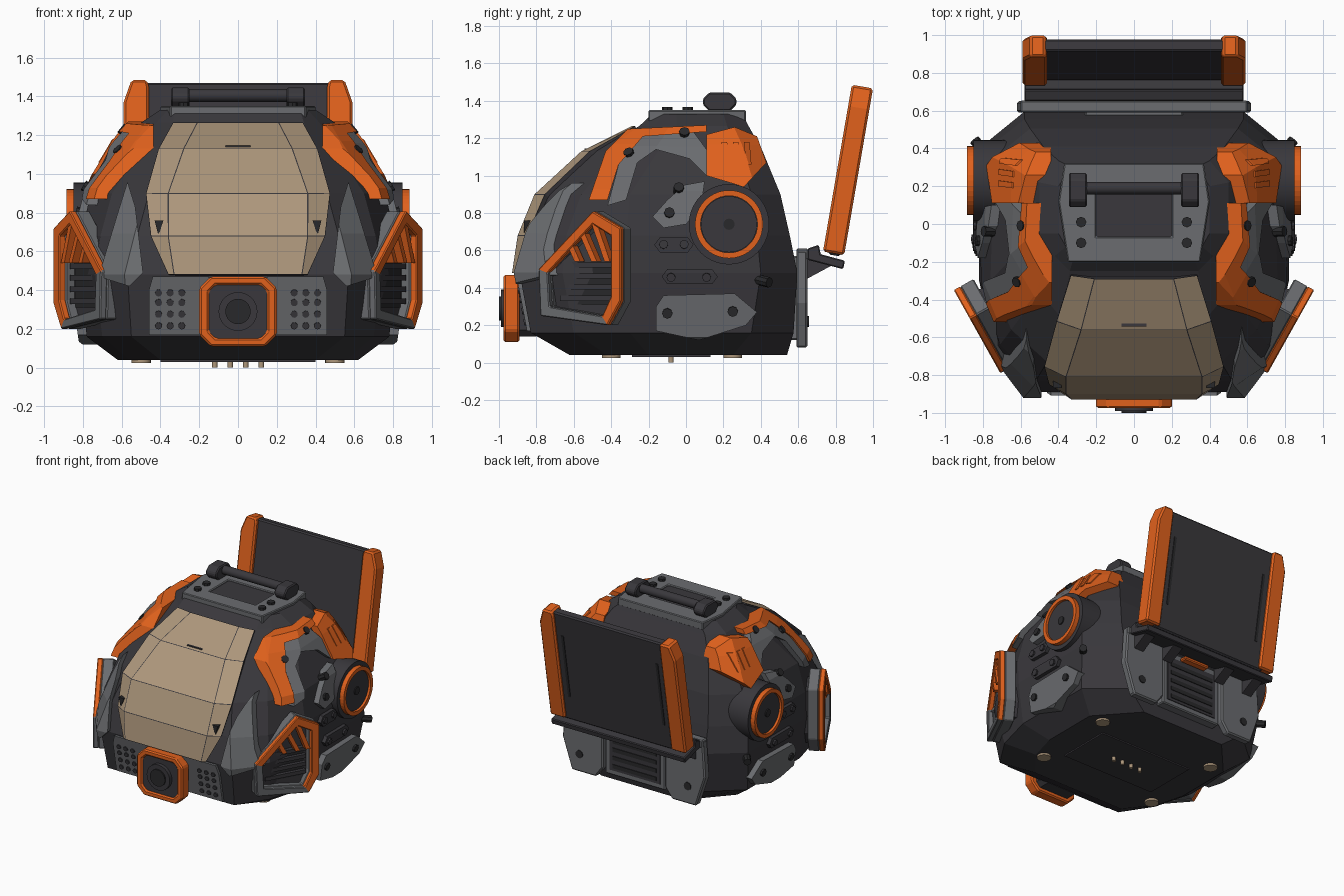
import bpy, bmesh
from math import sin, cos, tau
from mathutils import Vector, Matrix
from mathutils.bvhtree import BVHTree

if "Cube" in bpy.data.objects:
    bpy.data.objects.remove(bpy.data.objects["Cube"])


def material(name, *rgb):
    m = bpy.data.materials.new(name)
    m.use_nodes = True
    m.diffuse_color = (*rgb, 1)
    m.node_tree.nodes["Principled BSDF"].inputs["Base Color"].default_value = (*rgb, 1)
    return m


HULL = material("charcoal", .041, .039, .045)
GREY = material("mid grey", .145, .15, .16)
ORANGE = material("orange", .75, .12, .012)
BEIGE = material("beige", .42, .31, .2)
BLACK = material("near black", .022, .022, .024)


# Placement functions: two outline coordinates plus a depth become a point
def SIDE(u, v, d): return Vector((d, u, v))
def FRONT(u, v, d): return Vector((u, d, v))
def TOP(u, v, d): return Vector((u, v, d))
def WING(u, v, d):
    return Vector((.73 + .56 * (u + .75), u, v)) + Vector((.872, -.489, 0)) * d


def finish(name, bm, *mats, bevel=0, mirror=False, recalc=True):
    if recalc:
        bmesh.ops.recalc_face_normals(bm, faces=bm.faces)
    mesh = bpy.data.meshes.new(name)
    bm.to_mesh(mesh)
    bm.free()
    ob = bpy.data.objects.new(name, mesh)
    bpy.context.scene.collection.objects.link(ob)
    for m in mats:
        mesh.materials.append(m)
    if bevel:
        ob.modifiers.new("bevel", "BEVEL").width = bevel
    if mirror:
        ob.modifiers.new("mirror", "MIRROR")
    return ob


def prism(name, pts, place, lo, hi, mat, bevel=0, mirror=False):
    bm = bmesh.new()
    a, b = ([bm.verts.new(place(u, v, d)) for u, v in pts] for d in (lo, hi))
    bm.faces.new(a)
    bm.faces.new(b)
    for i in range(len(a)):
        bm.faces.new((a[i - 1], a[i], b[i], b[i - 1]))
    return finish(name, bm, mat, bevel=bevel, mirror=mirror)


def box(name, x, y, z, mat, bevel=.008, mirror=False):
    pts = [(x[0], y[0]), (x[1], y[0]), (x[1], y[1]), (x[0], y[1])]
    return prism(name, pts, TOP, z[0], z[1], mat, bevel, mirror)


def frame(name, outer, inner, place, lo, hi, mats, rule=lambda i: 0, bevel=.006, mirror=False):
    """Closed loop of material between two matching outlines."""
    bm = bmesh.new()
    loops = [[bm.verts.new(place(u, v, d)) for u, v in pts]
             for pts, d in ((outer, lo), (outer, hi), (inner, hi), (inner, lo))]
    for i in range(len(outer)):
        for k in range(4):
            p, q = loops[k - 1], loops[k]
            f = bm.faces.new((p[i - 1], p[i], q[i], q[i - 1]))
            f.material_index = rule(i)
    return finish(name, bm, *mats, bevel=bevel, mirror=mirror)


def rods(name, ends, r, mat, seg=24, mirror=False):
    bm = bmesh.new()
    for p, q in ends:
        p, q = Vector(p), Vector(q)
        turn = (q - p).to_track_quat("Z", "Y").to_matrix().to_4x4()
        bmesh.ops.create_cone(bm, cap_ends=True, segments=seg, radius1=r, radius2=r,
                              depth=(q - p).length, matrix=Matrix.Translation((p + q) / 2) @ turn)
    for f in bm.faces:
        f.smooth = seg > 8 and len(f.verts) == 4
    for e in bm.edges:
        e.smooth = all(f.smooth for f in e.link_faces)
    return finish(name, bm, mat, mirror=mirror)


# Faceted hull: half outlines (x, y) stacked by height
RINGS = {
    .04: ((.4, -.62), (.56, -.42), (.62, -.2), (.62, .25), (.36, .54)),
    .16: ((.55, -.83), (.7, -.6), (.78, -.3), (.78, .35), (.52, .575)),
    .48: ((.57, -.89), (.74, -.66), (.82, -.3), (.82, .4), (.58, .595)),
    .68: ((.52, -.83), (.71, -.64), (.81, -.32), (.8, .38), (.58, .555)),
    .9: ((.46, -.73), (.65, -.56), (.76, -.3), (.74, .35), (.55, .505)),
    1.13: ((.39, -.49), (.5, -.36), (.62, -.15), (.6, .28), (.48, .41)),
    1.265: ((.34, -.25), (.42, -.17), (.5, -.05), (.5, .22), (.4, .335)),
    1.33: ((.32, -.18), (.36, -.12), (.4, -.05), (.4, .2), (.33, .3)),
}


def hull_mesh(grow=0):
    bm = bmesh.new()
    rows = []
    for z, half in RINGS.items():
        loop = list(half) + [(-x, y) for x, y in reversed(half)]
        rows.append([bm.verts.new((x, y, z)) for x, y in loop])
    for a, b in zip(rows, rows[1:]):
        for i in range(len(a)):
            bm.faces.new((a[i - 1], a[i], b[i], b[i - 1]))
    bm.faces.new(rows[0])
    bm.faces.new(rows[-1])
    bmesh.ops.recalc_face_normals(bm, faces=bm.faces)
    bm.normal_update()
    moves = [(v, v.normal * grow) for v in bm.verts]
    for v, m in moves:
        v.co += m
    return bm


finish("hull", hull_mesh(), HULL)
probe = hull_mesh()
tree = BVHTree.FromBMesh(probe)
shells = {}


def armour(name, pts, grow, mat, place=SIDE, lo=.28, hi=1.3):
    """Mirrored plate that follows the hull, cut from a swollen copy of it."""
    if grow not in shells:
        shells[grow] = finish("shell_helper", hull_mesh(grow))
        shells[grow].hide_render = True
    ob = prism(name, pts, place, lo, hi, mat)
    cut = ob.modifiers.new("fit", "BOOLEAN")
    cut.operation, cut.solver, cut.object = "INTERSECT", "EXACT", shells[grow]
    graph = bpy.context.evaluated_depsgraph_get()
    fitted = bpy.data.meshes.new_from_object(ob.evaluated_get(graph))
    ob.modifiers.clear()
    ob.data = fitted
    ob.modifiers.new("mirror", "MIRROR")


def studs(name, spots, place, start, r, height, mat, seg=8):
    """Mirrored round heads standing on the hull."""
    ends = []
    for u, v in spots:
        origin = place(u, v, start)
        aim = place(0, 0, -start).normalized()
        hit, normal, _, _ = tree.ray_cast(origin, aim)
        if hit:
            ends.append((hit - normal * .02, hit + normal * height))
    rods(name, ends, r, mat, seg, mirror=True)


# Side armour, outlines as (y, z)
armour("front_arch", [(-.52, .87), (-.43, 1.13), (-.31, 1.25), (.11, 1.27), (.11, 1.235),
                      (-.23, 1.21), (-.36, 1.06), (-.42, .87)], .055, ORANGE, lo=.435)
armour("inner_arch", [(-.42, .84), (-.36, 1.06), (-.23, 1.21), (.04, 1.235), (.11, 1.14), (.11, 1.0),
                      (.02, 1.09), (-.16, 1.14), (-.26, 1.07), (-.32, .87)], .042, GREY)
armour("rear_shoulder", [(.11, 1.22), (.26, 1.26), (.38, 1.21), (.43, 1.07), (.31, .94), (.11, 1)],
       .06, ORANGE, lo=.44)
for k in range(3):
    y = .19 + k * .06
    armour("shoulder_rib", [(y, 1.18), (y + .03, 1.18), (y + .04, 1.06), (y + .01, 1.06)], .067, ORANGE)
armour("middle_plate", [(-.18, .78), (-.1, .87), (-.01, .95), (.1, .97), (.08, .83), (0, .74), (-.12, .72)],
       .045, GREY)
armour("lower_plate", [(-.16, .3), (-.12, .36), (.26, .37), (.38, .27), (.32, .2), (.07, .12), (-.16, .17)],
       .05, GREY)
for z, y0, y1 in ((.63, -.17, .04), (.46, -.13, .17)):
    armour("side_strip", [(y0, z), (y0 + .03, z + .04), (y1 - .03, z + .04), (y1, z),
                          (y1 - .03, z - .04), (y0 + .03, z - .04)], .03, HULL)
studs("side_bolts", [(-.01, 1.2), (-.29, 1.09), (-.04, .91), (-.09, .79), (-.1, .27), (.25, .28), (.4, .44)],
      SIDE, 2, .028, .06, BLACK)
studs("strip_screws", [(-.08, .46), (.11, .46), (-.12, .63), (-.01, .63)], SIDE, 2, .024, .042, HULL)

# Round side drums
def circle(r, n=40):
    return [(.23 + r * cos(tau * i / n), .74 + r * sin(tau * i / n)) for i in range(n)]


rods("side_drum", [((.5, .23, .74), (.85, .23, .74))], .215, HULL, 40, True)
frame("drum_ring", circle(.182), circle(.152), SIDE, .83, .885, [ORANGE], bevel=0, mirror=True)
rods("drum_disc", [((.8, .23, .74), (.868, .23, .74))], .15, HULL, 40, True)
rods("drum_hub", [((.8, .23, .74), (.876, .23, .74))], .03, BLACK, 16, True)

# Flared side vents: grey frame faced with orange along the top and rear
outer = [(-.79, .5), (-.5, .81), (-.35, .72), (-.35, .33), (-.42, .2), (-.78, .25)]
inner = [(-.74, .48), (-.5, .74), (-.405, .68), (-.405, .35), (-.45, .25), (-.73, .3)]
frame("vent_body", outer, inner, WING, -.12, -.04, [GREY], mirror=True)
frame("vent_facing", outer, inner, WING, -.04, 0, [GREY, ORANGE],
      lambda i: int(i in (1, 2, 3, 4)), mirror=True)
prism("vent_back", inner, WING, -.17, -.09, HULL, mirror=True)
prism("vent_recess", [(-.68, .31), (-.68, .53), (-.425, .53), (-.425, .31)], WING, -.1, -.083, BLACK, mirror=True)
for z in (.33, .39, .45, .51):
    prism("vent_slat", [(-.7, z), (-.42, z), (-.42, z + .028), (-.7, z + .028)], WING, -.1, -.055, HULL, mirror=True)
for y, z, end in ((-.64, .63, -.6), (-.575, .69, -.51), (-.51, .745, -.44)):
    prism("vent_fin", [(y, z), (y + .03, z), (end + .03, .54), (end, .54)], WING, -.06, -.008, ORANGE, mirror=True)

# Canopy: rows of height, inner and outer half width, inner and outer y
bm = bmesh.new()
rows = []
for z, xi, xe, yi, ye in ((.48, .33, .36, -.93, -.91), (.68, .36, .45, -.9, -.85), (.9, .36, .475, -.81, -.755),
                          (1.13, .28, .41, -.56, -.515), (1.265, .21, .335, -.29, -.272)):
    rows.append([bm.verts.new(p) for p in ((-xe, ye, z), (-xi, yi, z), (xi, yi, z), (xe, ye, z))])
for a, b in zip(rows, rows[1:]):
    for i in range(3):
        bm.faces.new((a[i], a[i + 1], b[i + 1], b[i]))
bm.normal_update()
for f in bmesh.ops.inset_individual(bm, faces=bm.faces[:], thickness=.004)["faces"]:
    f.material_index = 1
canopy = finish("canopy", bm, BEIGE, HULL, recalc=False)
thick = canopy.modifiers.new("thickness", "SOLIDIFY")
thick.thickness, thick.offset = .06, -1
prism("canopy_marker", [(.385, .76), (.43, .76), (.41, .68)], FRONT, -.867, -.8, BLACK, mirror=True)
box("canopy_slit", (-.065, .065), (-.543, -.5), (1.138, 1.146), HULL, 0)

# Front trim, dotted panels and the camera
front = dict(place=FRONT, lo=-1.3, hi=-.2)
armour("canopy_trim", [(.57, .96), (.53, .83), (.49, .49), (.56, .42), (.72, .47), (.62, .8)], .035, GREY, **front)
armour("dotted_panel", [(.15, .17), (.15, .47), (.44, .47), (.46, .4), (.46, .17)], .022, GREY, **front)
studs("panel_dots", [(x, z) for x in (.29, .35, .41) for z in (.22, .28, .34, .39)],
      FRONT, -2, .018, .026, HULL, 12)


def octagon(w, h, c, z=.29):
    q = [(w, h - c), (w - c, h)]
    q += [(-x, y) for x, y in reversed(q)]
    return [(x, z + y) for x, y in q + [(-x, -y) for x, y in q]]


frame("camera_frame", octagon(.2, .18, .06), octagon(.15, .138, .035), FRONT, -.975, -.89, [ORANGE], bevel=.01)
prism("camera_plate", octagon(.16, .15, .035), FRONT, -.962, -.8, HULL)
rods("camera_ring", [((0, -.9, .29), (0, -.99, .29))], .1, HULL, 32)
rods("camera_lens", [((0, -.9, .29), (0, -1, .29))], .065, BLACK, 32)

# Roof plate and carrying handle
frame("roof_plate", [(-.37, .32), (.37, .32), (.4, .12), (.35, -.2), (-.35, -.2), (-.4, .12)],
      [(-.2, .17), (.2, .17), (.2, .05), (.2, -.07), (-.2, -.07), (-.2, .05)], TOP, 1.29, 1.35, [GREY])
box("roof_recess", (-.21, .21), (-.08, .18), (1.3, 1.34), HULL, 0)
rods("roof_bolts", [((.28, y, 1.34), (.28, y, 1.368)) for y in (.01, -.1)], .028, BLACK, 8, True)
prism("handle_clamp", [(y + .18, z) for y, z in octagon(.09, .05, .035, 1.395)], SIDE, .25, .345, HULL, .008, True)
rods("handle_bar", [((-.3, .19, 1.405), (.3, .19, 1.405))], .033, HULL)

# Rear bracket with louvres
prism("rear_bracket", [(.27, .58), (.6, .6), (.62, .32), (.54, .08), (.33, .08), (.27, .16)],
      FRONT, .59, .65, GREY, .01, True)
box("rear_crossbar", (-.6, .6), (.59, .655), (.55, .61), GREY)
box("louvre_panel", (-.26, .26), (.5, .63), (.12, .57), GREY)
box("louvre_field", (-.22, .22), (.6, .636), (.16, .51), HULL, 0)
for k in range(5):
    box("louvre", (-.19, .19), (.6, .642), (.18 + k * .065, .21 + k * .065), BLACK, 0)
rods("bracket_screws", [((.47, .6, .22), (.47, .657, .22))], .03, BLACK, 16, True)
box("latch_tab", (-.11, .11), (.64, .7), (.5, .53), ORANGE)

# Hinge shelf and tilted screen
prism("hinge_shelf", [(.65, .61), (.71, .63), (.72, .58), (.85, .545), (.84, .5), (.65, .55)],
      SIDE, -.58, .58, HULL, .006)
for x in (.2, .46):
    prism("hinge_arm", [(.65, .56), (.78, .52), (.65, .45)], SIDE, x, x + .08, HULL, mirror=True)
screen = [
    box("screen_panel", (-.5, .5), (-.025, .04), (0, .905), HULL, .01),
    box("screen_slot", (.4, .42), (.02, .045), (.2, .72), BLACK, 0, True),
    prism("screen_side", [(.46, .01), (.59, .01), (.59, .8), (.55, .915), (.47, .915), (.46, .88)],
          FRONT, -.055, .06, ORANGE, .012, True),
]
for ob in screen:
    ob.location = (0, .785, .575)
    ob.rotation_euler.x = -.171

# Underside: hatch, feet and contact pins
box("base_hatch", (-.4, .4), (-.29, .13), (.03, .05), HULL, 0)
rods("feet", [((.5, y, .025), (.5, y, .06)) for y in (-.4, .25)], .05, BEIGE, 20, True)
rods("contact_pins", [((x, -.08, 0), (x, -.08, .05)) for x in (.04, .12)], .014, BEIGE, 12, True)

for helper in shells.values():
    bpy.data.objects.remove(helper)
probe.free()
